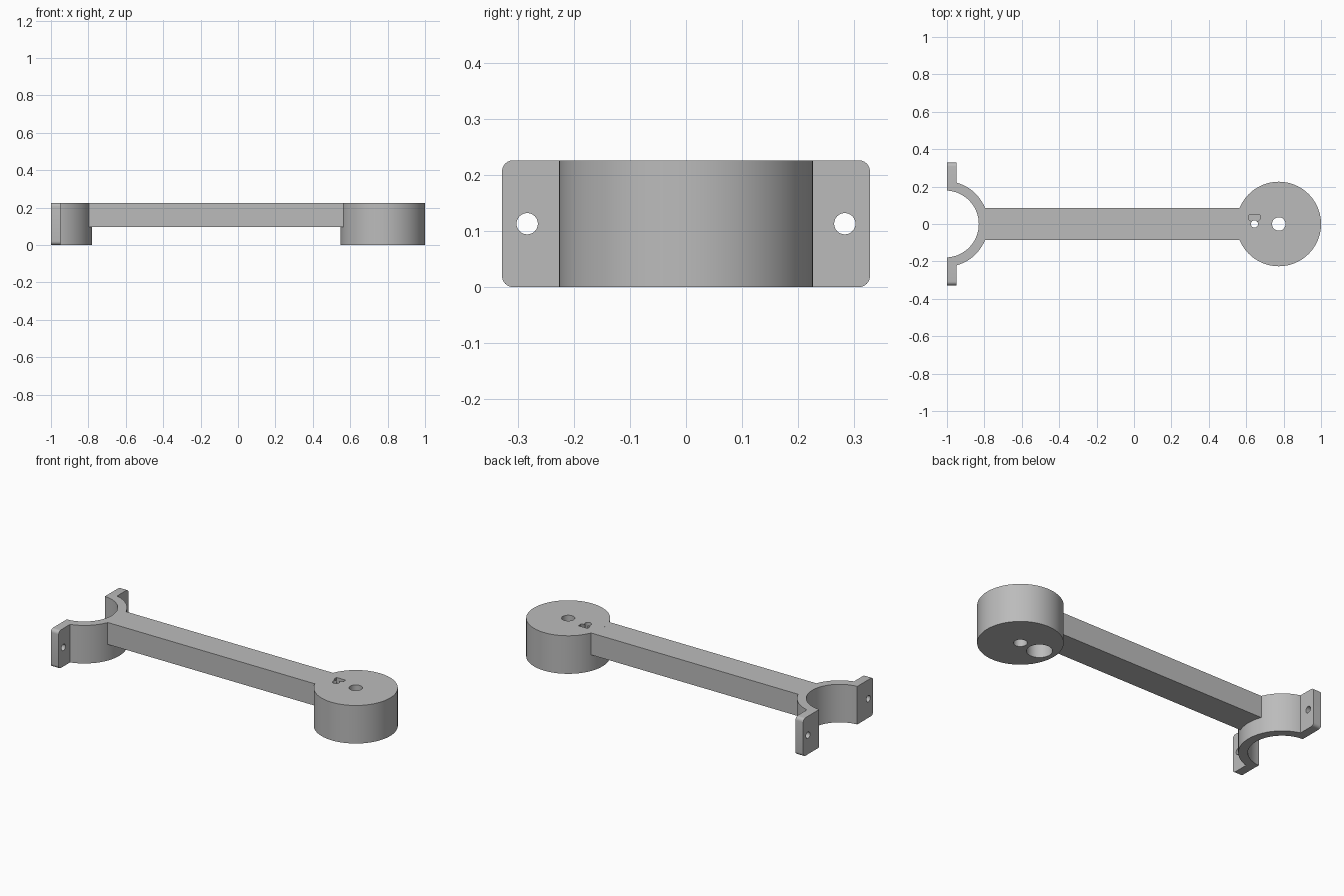
import bpy, bmesh, math
from mathutils import Matrix

if "Cube" in bpy.data.objects:
    bpy.data.objects.remove(bpy.data.objects["Cube"], do_unlink=True)

HEIGHT = 0.226
ARM_HALF, ARM_LOW = 0.085, 0.096
HUB_X, HUB_R = 0.774, 0.226
RING_X, RING_IN, RING_OUT = -1.009, 0.179, 0.229
FLANGE_X, FLANGE_Y = -0.949, 0.328
SOCKET_X = 0.644

grey = bpy.data.materials.new("grey plastic")
grey.use_nodes = True
colour = (0.5, 0.5, 0.5, 1)
grey.diffuse_color = colour
grey.node_tree.nodes["Principled BSDF"].inputs["Base Color"].default_value = colour


def arc(cx, r, start, end, n):
    """Points on a circle centred on the x axis."""
    angles = [start + (end - start) * i / n for i in range(n + 1)]
    return [(cx + r * math.cos(a), r * math.sin(a)) for a in angles]


def prism(name, outline, low, high):
    """Extrude a plan outline between two heights."""
    bm = bmesh.new()
    face = bm.faces.new([bm.verts.new((x, y, low)) for x, y in outline])
    new = bmesh.ops.extrude_face_region(bm, geom=[face])["geom"]
    verts = [v for v in new if isinstance(v, bmesh.types.BMVert)]
    bmesh.ops.translate(bm, verts=verts, vec=(0, 0, high - low))
    bmesh.ops.recalc_face_normals(bm, faces=bm.faces)
    mesh = bpy.data.meshes.new(name)
    bm.to_mesh(mesh)
    bm.free()
    mesh.materials.append(grey)
    ob = bpy.data.objects.new(name, mesh)
    bpy.context.collection.objects.link(ob)
    return ob


def cylinder(name, x, r, low, high, n=48):
    return prism(name, arc(x, r, 0, math.tau, n)[:-1], low, high)


def activate(ob):
    bpy.ops.object.select_all(action="DESELECT")
    ob.select_set(True)
    bpy.context.view_layer.objects.active = ob


def cut(ob, cutter):
    activate(ob)
    mod = ob.modifiers.new("cut", "BOOLEAN")
    mod.operation, mod.solver, mod.object = "DIFFERENCE", "EXACT", cutter
    bpy.ops.object.modifier_apply(modifier=mod.name)
    bpy.data.objects.remove(cutter, do_unlink=True)


# Round hub with a centre bore, a stepped socket and a shallow notch
hub = cylinder("hub", HUB_X, HUB_R, 0, HEIGHT, 96)
cut(hub, cylinder("centre_bore", HUB_X, 0.036, -0.1, 0.4))
cut(hub, cylinder("socket_bore", SOCKET_X, 0.068, -0.1, 0.17))
cut(hub, cylinder("socket_pin_hole", SOCKET_X, 0.019, 0.1, 0.4))
half_notch = [(0.03, 0.048), (0.03, 0.024), (0.02, 0.017)]
notch = [(SOCKET_X + x, y) for x, y in half_notch]
notch += [(SOCKET_X - x, y) for x, y in reversed(half_notch)]
cut(hub, prism("notch", notch, 0.195, 0.4))

# Half-ring clamp with a flange on each side
t_in = math.acos((-1 - RING_X) / RING_IN)
t_out = math.acos((FLANGE_X - RING_X) / RING_OUT)
outline = arc(RING_X, RING_OUT, -t_out, t_out, 64)
outline += [(FLANGE_X, FLANGE_Y), (-1, FLANGE_Y)]
outline += arc(RING_X, RING_IN, t_in, -t_in, 64)
outline += [(-1, -FLANGE_Y), (FLANGE_X, -FLANGE_Y)]
clamp = prism("clamp", outline, 0, HEIGHT)

# Rounded outer flange corners
bm = bmesh.new()
bm.from_mesh(clamp.data)
corners = [e for e in bm.edges
           if all(abs(v.co.y) > FLANGE_Y - 0.001 for v in e.verts)
           and abs(e.verts[0].co.z - e.verts[1].co.z) < 0.001]
bmesh.ops.bevel(bm, geom=corners, offset=0.02, segments=6, profile=0.5, affect="EDGES")
bm.to_mesh(clamp.data)
bm.free()

# Screw holes through the flanges
for side in (-1, 1):
    hole = cylinder("screw_hole", 0, 0.019, -0.1, 0.1, 32)
    hole.data.transform(Matrix.Translation((-0.97, side * 0.283, HEIGHT / 2))
                        @ Matrix.Rotation(math.pi / 2, 4, "Y"))
    cut(clamp, hole)

# Straight arm whose ends follow the ring and the hub
t_ring = math.asin(ARM_HALF / RING_OUT)
t_hub = math.asin(ARM_HALF / HUB_R)
ends = arc(RING_X, RING_OUT, t_ring, -t_ring, 16)
ends += arc(HUB_X, HUB_R, math.pi + t_hub, math.pi - t_hub, 16)
arm = prism("arm", ends, ARM_LOW, HEIGHT)

for ob in (hub, clamp, arm):
    activate(ob)
    bpy.ops.object.shade_smooth_by_angle(angle=math.radians(30))
